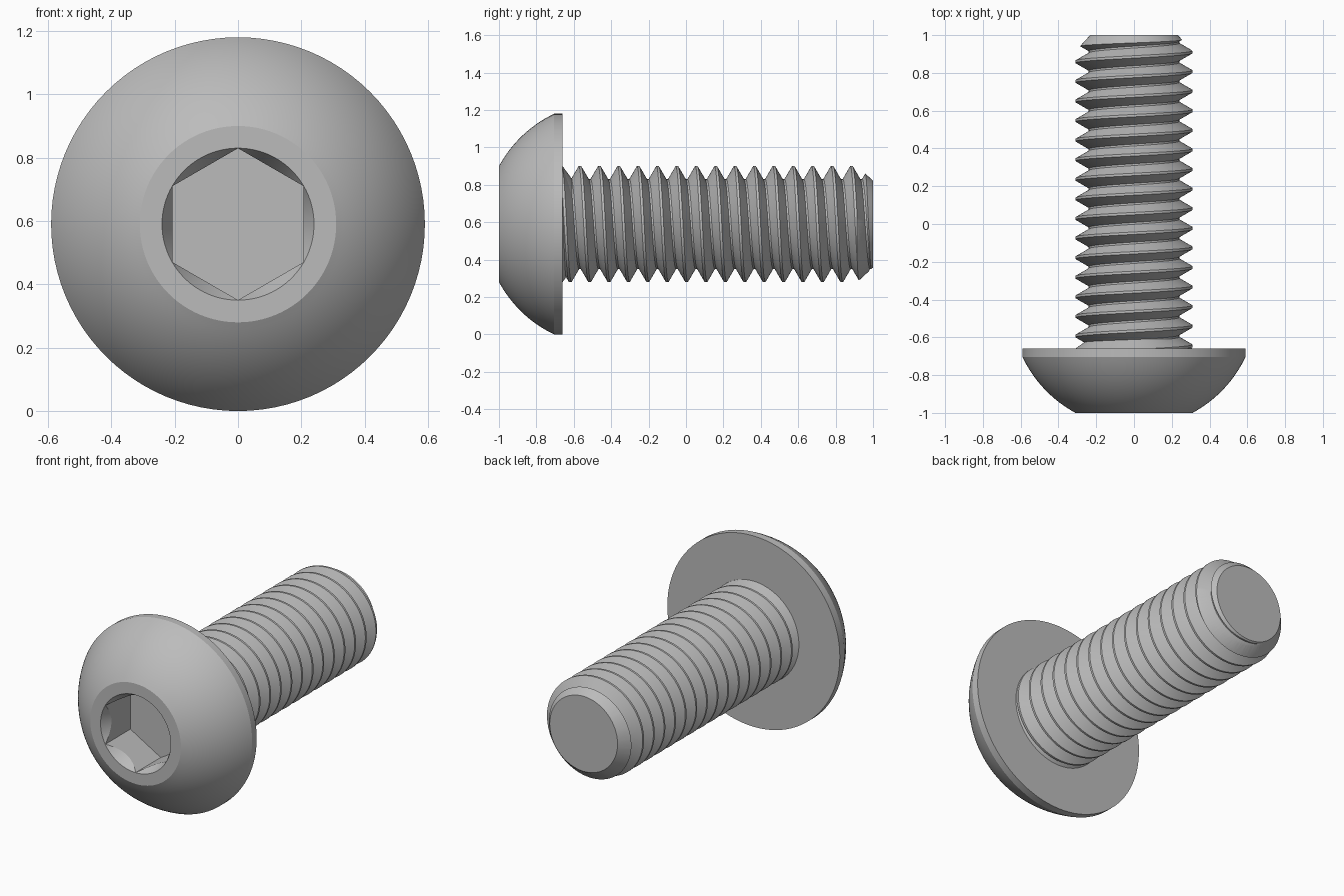
import bpy, bmesh, math
from mathutils import Vector

if "Cube" in bpy.data.objects:
    bpy.data.objects.remove(bpy.data.objects["Cube"], do_unlink=True)

AXIS_Z = 0.59
SEG = 96
PITCH = 0.1037
CREST, ROOT = 0.31, 0.24
UNDER_HEAD = -0.66

steel = bpy.data.materials.new("grey_steel")
steel.use_nodes = True
grey = (0.5, 0.5, 0.5, 1)
steel.diffuse_color = grey
steel.node_tree.nodes["Principled BSDF"].inputs["Base Color"].default_value = grey


def ring_point(radius, y, angle):
    # Angle runs from the top (+z) towards +x, around the screw axis
    return Vector((radius * math.sin(angle), y, AXIS_Z + radius * math.cos(angle)))


def finish(bm, name):
    bmesh.ops.recalc_face_normals(bm, faces=bm.faces)
    mesh = bpy.data.meshes.new(name)
    bm.to_mesh(mesh)
    bm.free()
    mesh.materials.append(steel)
    obj = bpy.data.objects.new(name, mesh)
    bpy.context.collection.objects.link(obj)
    return obj


def lathe(name, profile, sides=SEG):
    # Closed solid of revolution from (radius, y) points, capped at both ends
    bm = bmesh.new()
    rings = [[bm.verts.new(ring_point(r, y, math.tau * i / sides)) for i in range(sides)]
             for r, y in profile]
    for a, b in zip(rings, rings[1:]):
        for i in range(sides):
            j = (i + 1) % sides
            bm.faces.new((a[i], a[j], b[j], b[i]))
    bm.faces.new(rings[0])
    bm.faces.new(rings[-1])
    return finish(bm, name)


def select_only(obj):
    bpy.ops.object.select_all(action="DESELECT")
    obj.select_set(True)
    bpy.context.view_layer.objects.active = obj


def boolean(obj, tool, operation):
    mod = obj.modifiers.new(operation.lower(), "BOOLEAN")
    mod.operation = operation
    mod.solver = "EXACT"
    mod.object = tool
    select_only(obj)
    bpy.ops.object.modifier_apply(modifier=mod.name)
    bpy.data.objects.remove(tool, do_unlink=True)


def smooth(obj):
    select_only(obj)
    bpy.ops.object.shade_smooth_by_angle(angle=math.radians(20))


# Domed head: flat front, spherical dome, short straight rim
centre_y, dome_r = -0.425, 0.653
a0, a1 = math.asin(0.31 / dome_r), math.asin(0.59 / dome_r)
dome = []
for i in range(17):
    a = a0 + (a1 - a0) * i / 16
    dome.append((dome_r * math.sin(a), centre_y - dome_r * math.cos(a)))
dome[0] = (0.31, -1)
head = lathe("head", dome + [(0.59, UNDER_HEAD)])

# Hexagonal socket with a conical lead-in
hex_cutter = lathe("hex_cutter", [(0.2396, -1.1), (0.2396, -0.755)], 6)
boolean(head, hex_cutter, "DIFFERENCE")
slope = 0.0325 / 0.06
cone_cutter = lathe("cone_cutter", [(0.24 + 0.05 * slope, -1.05), (0.24 - 0.09 * slope, -0.91)])
boolean(head, cone_cutter, "DIFFERENCE")
smooth(head)

# Helical thread: a crest and root profile swept along a right-hand helix
flank = (CREST - ROOT) * math.tan(math.radians(30))
half_crest = PITCH / 16
profile = [(CREST, -half_crest), (CREST, half_crest),
           (ROOT, half_crest + flank), (ROOT, PITCH - half_crest - flank)]
first_crest = -0.567 - 4 * PITCH
turns = 21
bm = bmesh.new()
rows = []
for t in range(turns):
    for r, offset in profile:
        rows.append([bm.verts.new(ring_point(r, first_crest + offset + PITCH * (t + i / SEG),
                                             math.tau * i / SEG)) for i in range(SEG)])
step = len(profile)
for k in range(len(rows) - step - 1):
    for i in range(SEG):
        # The last column joins the start of the next turn
        a, b = (rows[k], rows[k + 1]) if i < SEG - 1 else (rows[k + step], rows[k + step + 1])
        j = (i + 1) % SEG
        bm.faces.new((rows[k][i], a[j], b[j], rows[k + 1][i]))
for y, direction in ((-0.75, -1), (1.04, 1)):
    cut = bmesh.ops.bisect_plane(bm, geom=bm.verts[:] + bm.edges[:] + bm.faces[:], dist=1e-6,
                                 plane_co=(0, y, 0), plane_no=(0, direction, 0), clear_outer=True)
    edges = [e for e in cut["geom_cut"] if isinstance(e, bmesh.types.BMEdge)]
    bmesh.ops.holes_fill(bm, edges=edges, sides=0)
shank = finish(bm, "threaded_shank")

# Trim the shank to length with a chamfered tip
blank = lathe("shank_blank", [(0.35, -0.7), (0.35, 0.872), (0.232, 1)])
boolean(shank, blank, "INTERSECT")
smooth(shank)

# Tapered thread run-out against the head
runout = lathe("thread_runout", [(CREST, UNDER_HEAD - 0.01), (CREST, UNDER_HEAD),
                                 (ROOT - 0.005, UNDER_HEAD + 0.055)])
smooth(runout)
